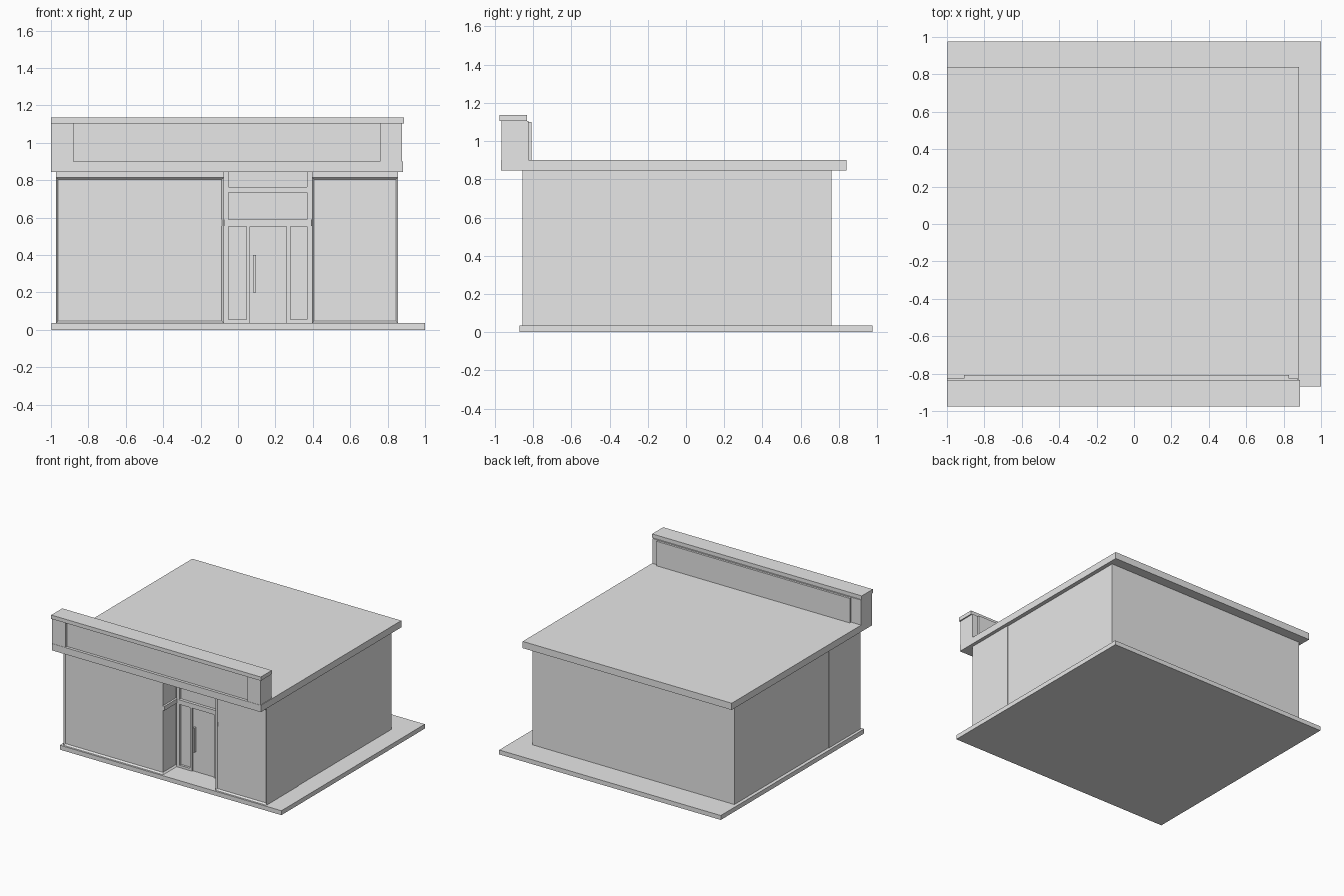
import bpy, bmesh
from mathutils import Vector

cube = bpy.data.objects.get("Cube")
if cube:
    bpy.data.objects.remove(cube, do_unlink=True)

grey = bpy.data.materials.new("light_grey")
grey.use_nodes = True
grey.diffuse_color = (0.8, 0.8, 0.8, 1)
grey.node_tree.nodes["Principled BSDF"].inputs["Base Color"].default_value = (0.8, 0.8, 0.8, 1)


def box(name, x, y, z, panes=(), frame=0.016, depth=0.012):
    """Box from ranges; faces looking along a 'panes' direction get a sunk pane."""
    bm = bmesh.new()
    bmesh.ops.create_cube(bm, size=1)
    for v in bm.verts:
        v.co = [r[0] if c < 0 else r[1] for c, r in zip(v.co, (x, y, z))]
    bm.normal_update()
    for d in panes:
        face = max(bm.faces, key=lambda f: f.normal.dot(Vector(d)) * f.calc_area())
        bmesh.ops.inset_individual(bm, faces=[face], thickness=frame, depth=0)
        bmesh.ops.translate(bm, verts=face.verts, vec=Vector(d) * -depth)
        bm.normal_update()
    mesh = bpy.data.meshes.new(name)
    bm.to_mesh(mesh)
    bm.free()
    mesh.materials.append(grey)
    ob = bpy.data.objects.new(name, mesh)
    bpy.context.collection.objects.link(ob)
    return ob


# Shared levels
FLOOR, HEAD, EAVE, ROOF = 0.036, 0.815, 0.845, 0.9
FRONT, ENTRY, STEP = -0.855, -0.665, -0.45
LEFT, RIGHT = -0.075, 0.395          # entrance opening
WEST, EAST = -0.973, 0.855           # storefront sides
SOUTH = (0, -1, 0)

# Ground slab, rear hall and roof
box("ground_slab", (-0.996, 1), (-0.87, 0.975), (0, FLOOR))
box("rear_hall", (WEST + 0.005, EAST - 0.005), (STEP, 0.76), (FLOOR, EAVE))
box("front_hall", (WEST, EAST), (ENTRY, STEP), (FLOOR, EAVE))
box("roof_slab", (-1, 0.883), (-0.968, 0.84), (EAVE, ROOF))

# Shop windows either side of the entrance, panes on front and entrance sides
for side, xr, inward in (("west", (WEST, LEFT), (1, 0, 0)),
                         ("east", (RIGHT, EAST), (-1, 0, 0))):
    box(side + "_shop_window", xr, (FRONT, ENTRY), (FLOOR, HEAD), (SOUTH, inward))
    box(side + "_window_header", xr, (FRONT, ENTRY), (HEAD, EAVE))
    edge = LEFT if side == "west" else RIGHT
    box(side + "_side_transom", (edge - 0.014, edge + 0.004) if side == "west"
        else (edge - 0.004, edge + 0.014), (FRONT + 0.01, ENTRY), (0.555, 0.59))

# Entrance frame: posts, mullions, transoms and sills
frame_y = (ENTRY - 0.018, ENTRY + 0.005)
for name, a, b, top in (("west_post", LEFT, -0.05, EAVE), ("east_post", 0.37, RIGHT, EAVE),
                        ("west_mullion", 0.045, 0.065, 0.56), ("east_mullion", 0.26, 0.28, 0.56)):
    box("entrance_" + name, (a, b), frame_y, (FLOOR, top))
for name, low, high in (("lower", 0.553, 0.59), ("upper", 0.735, 0.765)):
    box(name + "_transom", (-0.05, 0.37), (ENTRY - 0.024, ENTRY + 0.005), (low, high))
for name, a, b in (("west", -0.05, 0.045), ("east", 0.28, 0.37)):
    box(name + "_sidelight_sill", (a, b), frame_y, (FLOOR, 0.055))

# Door and handle
box("door", (0.065, 0.26), (ENTRY - 0.008, ENTRY + 0.005), (FLOOR, 0.555))
box("door_handle", (0.08, 0.095), (ENTRY - 0.03, ENTRY), (0.2, 0.4))

# Raised sign fascia: end blocks, sunk board, back plate and cap
for name, a, b in (("west", -1, -0.88), ("east", 0.76, 0.878)):
    box("sign_end_" + name, (a, b), (-0.966, -0.825), (ROOF, 1.104))
box("sign_board", (-0.88, 0.76), (-0.945, -0.825), (ROOF, 1.104))
box("sign_back_plate", (-0.91, 0.83), (-0.83, -0.808), (ROOF, 1.1))
box("sign_cap", (-1, 0.888), (-0.975, -0.833), (1.104, 1.135))
